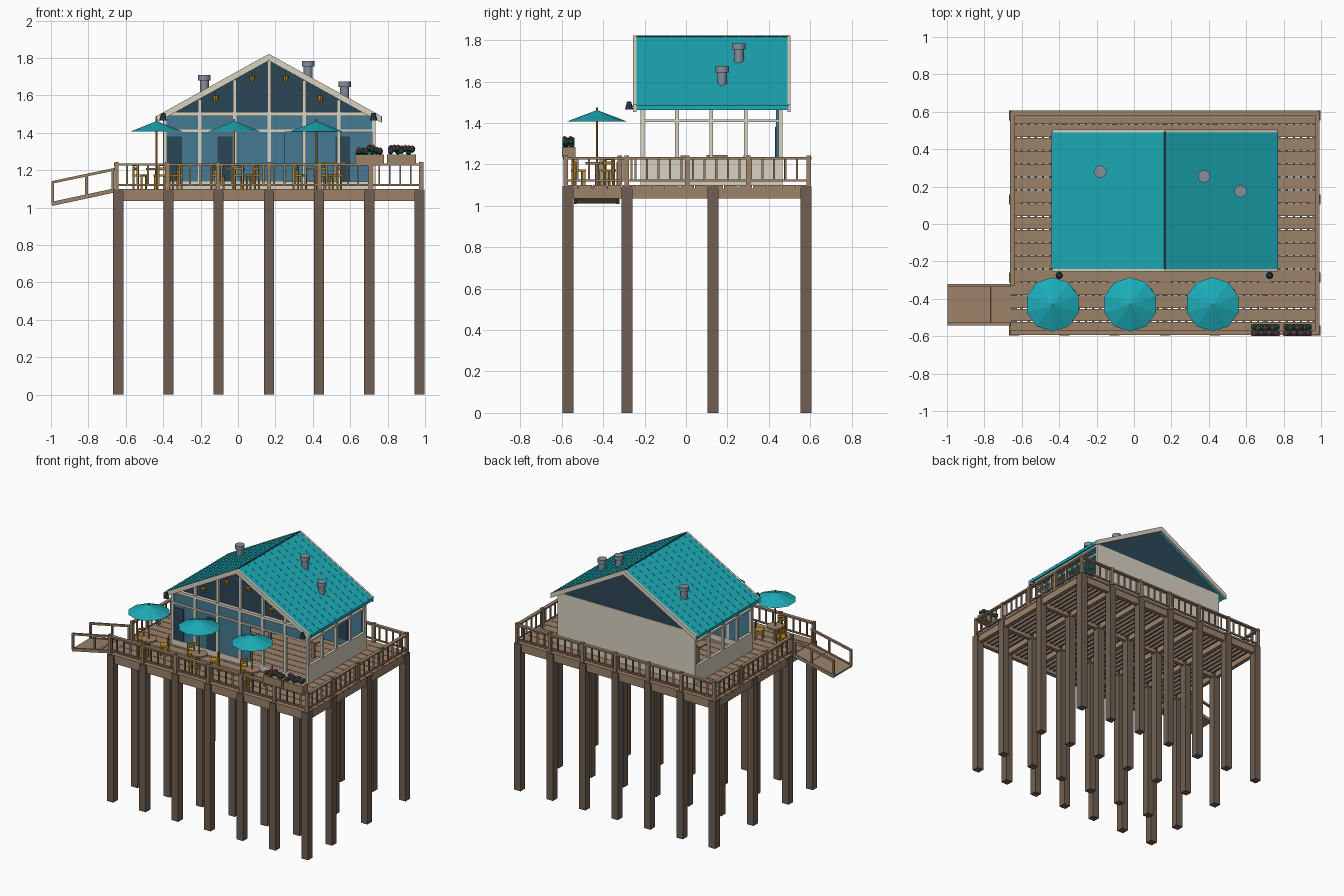
import bpy, bmesh, math, random
from mathutils import Vector, Matrix

random.seed(4)
cube = bpy.data.objects.get("Cube")
if cube:
    bpy.data.objects.remove(cube, do_unlink=True)


def material(name, *rgb):
    lin = [((c / 255 + 0.055) / 1.055) ** 2.4 for c in rgb]
    m = bpy.data.materials.new(name)
    m.use_nodes = True
    m.diffuse_color = (*lin, 1)
    m.node_tree.nodes["Principled BSDF"].inputs["Base Color"].default_value = (*lin, 1)
    return m


TEAL = material("teal", 28, 172, 184)
CREAM = material("cream", 218, 210, 194)
WOOD = material("deck_wood", 156, 130, 106)
PILE = material("dark_wood", 112, 95, 82)
NAVY = material("navy", 44, 70, 86)
BLUE = material("wall_blue", 70, 122, 146)
GREY = material("vent_grey", 132, 142, 156)
GOLD = material("gold", 192, 142, 36)
GREEN = material("leaf_green", 38, 98, 66)
PINK = material("flower_pink", 215, 55, 125)


class Part:
    """Collects simple solids into one named object."""

    def __init__(self, name, mat):
        self.name, self.mat, self.bm = name, mat, bmesh.new()
        self.frame = Matrix.Identity(4)

    def box(self, x0, x1, y0, y1, z0, z1):
        size = Matrix.Diagonal((x1 - x0, y1 - y0, z1 - z0, 1))
        mid = Matrix.Translation(((x0 + x1) / 2, (y0 + y1) / 2, (z0 + z1) / 2))
        bmesh.ops.create_cube(self.bm, size=1, matrix=self.frame @ mid @ size)

    def post(self, x, y, z0, z1, w):
        self.box(x - w / 2, x + w / 2, y - w / 2, y + w / 2, z0, z1)

    def beam(self, a, b, w, h):
        a, b = Vector(a), Vector(b)
        d = b - a
        side = Vector((0, 0, 1)).cross(d).normalized()
        rot = Matrix((d.normalized(), side, d.cross(side).normalized())).transposed().to_4x4()
        m = Matrix.Translation((a + b) / 2) @ rot @ Matrix.Diagonal((d.length, w, h, 1))
        bmesh.ops.create_cube(self.bm, size=1, matrix=m)

    def cone(self, x, y, z0, z1, r0, r1, n=12):
        bmesh.ops.create_cone(self.bm, cap_ends=True, segments=n, radius1=r0, radius2=r1,
                              depth=z1 - z0, matrix=Matrix.Translation((x, y, (z0 + z1) / 2)))

    def ball(self, x, y, z, r):
        bmesh.ops.create_icosphere(self.bm, subdivisions=1, radius=r,
                                   matrix=Matrix.Translation((x, y, z)))

    def prism(self, xz, y0, y1):
        f = self.bm.faces.new([self.bm.verts.new((x, y0, z)) for x, z in xz])
        ext = bmesh.ops.extrude_face_region(self.bm, geom=[f])["geom"]
        bmesh.ops.translate(self.bm, vec=(0, y1 - y0, 0),
                            verts=[v for v in ext if isinstance(v, bmesh.types.BMVert)])

    def done(self):
        bmesh.ops.recalc_face_normals(self.bm, faces=self.bm.faces)
        me = bpy.data.meshes.new(self.name)
        self.bm.to_mesh(me)
        self.bm.free()
        me.materials.append(self.mat)
        bpy.context.collection.objects.link(bpy.data.objects.new(self.name, me))


def spread(a, b, n):
    return [a + (b - a) * i / (n - 1) for i in range(n)]


DECK = 1.10
X0, X1, Y0, Y1 = -0.64, 0.97, -0.57, 0.58
COLS = spread(X0, X1, 7)
ROWS = [Y0, -0.285, 0.13, Y1]

# Piles
p = Part("piles", PILE)
for x in COLS:
    for y in ROWS:
        p.post(x, y, 0, DECK - 0.004, 0.054)
p.done()

# Deck boards, rim and joists
p = Part("deck_boards", WOOD)
edges = spread(-0.59, 0.605, 18)
for a, b in zip(edges, edges[1:]):
    p.box(-0.66, 0.99, a, b - 0.004, DECK - 0.015, DECK)
p.done()
p = Part("deck_frame", WOOD)
for y in ROWS:
    p.box(-0.66, 0.99, y - 0.015, y + 0.015, 1.035, 1.085)
for x in COLS:
    p.box(x - 0.015, x + 0.015, -0.585, 0.595, 1.035, 1.085)
p.done()
p = Part("joists", PILE)
for x in spread(X0, X1, 43):
    p.box(x - 0.006, x + 0.006, -0.58, 0.59, 1.06, 1.085)
p.done()


# Deck railing, open on one side for the ramp
def rail(part, a, b, posts):
    a, b = Vector(a), Vector(b)
    part.beam(a + Vector((0, 0, 0.13)), b + Vector((0, 0, 0.13)), 0.026, 0.012)
    part.beam(a + Vector((0, 0, 0.022)), b + Vector((0, 0, 0.022)), 0.012, 0.01)
    n = max(2, round((b - a).length / 0.056))
    for i in range(n + 1):
        q = a.lerp(b, i / n)
        part.post(q.x, q.y, DECK + 0.02, DECK + 0.128, 0.01)
    for i in range(posts):
        q = a.lerp(b, i / (posts - 1))
        part.post(q.x, q.y, DECK, DECK + 0.143, 0.022)


p = Part("railing", WOOD)
L, R, F, B = -0.65, 0.98, -0.58, 0.593
rail(p, (L, F, DECK), (R, F, DECK), 7)
rail(p, (L, B, DECK), (R, B, DECK), 7)
rail(p, (R, F, DECK), (R, B, DECK), 5)
rail(p, (L, -0.32, DECK), (L, B, DECK), 4)
p.done()

# Entrance ramp with handrails
p = Part("ramp", WOOD)
p.beam((-0.995, -0.43, 1.018), (-0.655, -0.43, 1.09), 0.215, 0.014)
p.beam((-0.79, -0.43, 1.066), (-0.765, -0.43, 1.0713), 0.2, 0.012)
for y in (-0.535, -0.328):
    p.beam((-0.995, y, 1.135), (-0.66, y, 1.205), 0.016, 0.014)
    p.beam((-0.995, y, 1.02), (-0.66, y, 1.092), 0.014, 0.022)
    for x in (-0.99, -0.81, -0.67):
        z = 1.02 + (x + 0.99) * 0.215
        p.post(x, y, z, z + 0.115, 0.014)
p.done()

# House shell
HX0, HX1, HY0, HY1, MID = -0.40, 0.735, -0.22, 0.465, 0.165
EAVE, RIDGE = 1.49, 1.815
p = Part("low_walls", CREAM)
p.box(HX0, HX0 + 0.02, HY0, HY1, DECK, 1.235)
p.box(HX1 - 0.02, HX1, HY0, HY1, DECK, 1.235)
p.box(HX0, HX1, HY0, HY0 + 0.02, DECK, 1.14)
p.box(HX0, HX1, HY1 - 0.015, HY1, DECK, EAVE)
p.done()

# Blue lining, front glazing and a low bench inside
p = Part("back_lining", BLUE)
p.box(HX0 + 0.02, HX1 - 0.02, HY1 - 0.03, HY1 - 0.015, DECK, EAVE)
p.done()
p = Part("front_glazing", BLUE)
p.box(HX0 + 0.01, 0.25, HY0 + 0.008, HY0 + 0.014, 1.14, 1.41)
p.box(HX0 + 0.01, HX1 - 0.01, HY0 + 0.008, HY0 + 0.014, 1.41, EAVE)
p.done()
p = Part("bench", BLUE)
p.box(-0.33, 0.1, 0.31, 0.42, DECK, 1.2)
p.done()
p = Part("door_panels", NAVY)
for x, y in ((-0.34, HY0 + 0.005), (-0.07, HY0 + 0.005), (0.56, HY1 - 0.034)):
    p.box(x - 0.04, x + 0.04, y, y + 0.004, 1.14, 1.38)
p.done()

p = Part("gable_panels", NAVY)
tri = [(HX0, EAVE), (HX1, EAVE), (MID, RIDGE - 0.015)]
p.prism(tri, HY0 + 0.02, HY0 + 0.03)
p.prism(tri, HY1 - 0.015, HY1 - 0.005)
p.done()

p = Part("wall_frame", CREAM)
for x in spread(HX0 + 0.01, HX1 - 0.01, 7):
    p.post(x, HY0 + 0.01, DECK, RIDGE - 0.03 - abs(x - MID) * 0.56, 0.018)
for x in (HX0 + 0.01, HX1 - 0.01):
    for y in spread(HY0 + 0.01, HY1 - 0.01, 5):
        p.post(x, y, 1.23, EAVE - 0.005, 0.018)
    p.box(x - 0.009, x + 0.009, HY0, HY1, 1.405, 1.418)
    p.box(x - 0.01, x + 0.01, HY0, HY1, 1.47, EAVE - 0.005)
p.box(HX0, HX1, HY0, HY0 + 0.018, 1.405, 1.418)
p.box(HX0 + 0.02, HX1 - 0.02, HY0 - 0.004, HY0 + 0.02, 1.49, 1.51)
p.done()


# Roof with seams, ridge line and gable trim
def chevron(top, thick, x0, x1, drop):
    return [(x0, top - drop), (MID, top), (x1, top - drop),
            (x1, top - drop - thick), (MID, top - thick), (x0, top - drop - thick)]


p = Part("roof", TEAL)
p.prism(chevron(1.82, 0.022, -0.44, 0.77, 0.335), -0.24, 0.495)
for y in spread(-0.2, 0.45, 11):
    p.prism(chevron(1.8215, 0.01, -0.441, 0.771, 0.335), y - 0.003, y + 0.003)
p.done()
p = Part("ridge_line", NAVY)
p.prism(chevron(1.822, 0.006, MID - 0.006, MID + 0.006, 0.0033), -0.24, 0.495)
p.done()
p = Part("roof_trim", CREAM)
for y in (-0.255, 0.49):
    p.prism(chevron(1.822, 0.036, -0.437, 0.767, 0.333), y, y + 0.015)
p.done()

# Roof vents
p = Part("roof_vents", GREY)
for x, y, top in ((-0.18, 0.28, 1.71), (0.375, 0.255, 1.785), (0.57, 0.175, 1.675)):
    p.cone(x, y, top - 0.11, top - 0.02, 0.024, 0.024, 16)
    p.cone(x, y, top - 0.03, top, 0.033, 0.033, 16)
p.done()

# Gable lanterns and corner sconces
p = Part("gable_lanterns", GOLD)
for x, z in ((-0.12, 1.585), (0.075, 1.69), (0.255, 1.69), (0.44, 1.585)):
    p.cone(x, HY0 - 0.018, z - 0.018, z + 0.014, 0.01, 0.018, 8)
    p.post(x, HY0 - 0.018, z, z + 0.04, 0.004)
p.done()
p = Part("sconces", NAVY)
for x in (HX0, HX1 - 0.01):
    p.box(x - 0.005, x + 0.005, -0.27, HY0, 1.478, 1.486)
    p.cone(x, -0.275, 1.465, 1.505, 0.02, 0.01, 8)
p.done()


# Tables, chairs and umbrellas
def chair(part, x, y, ang):
    part.frame = Matrix.Translation((x, y, DECK)) @ Matrix.Rotation(ang, 4, 'Z')
    for sx in (-0.024, 0.024):
        part.post(sx, -0.024, 0, 0.07, 0.008)
        part.post(sx, 0.024, 0, 0.135, 0.008)
    part.box(-0.03, 0.03, -0.03, 0.03, 0.066, 0.076)
    for z in (0.1, 0.122):
        part.box(-0.028, 0.028, 0.021, 0.027, z, z + 0.014)


canopy, gold, table = Part("umbrellas", TEAL), Part("chairs_and_poles", GOLD), Part("tables", WOOD)
for x in (-0.435, -0.02, 0.42):
    y = -0.43
    canopy.cone(x, y, 1.408, 1.462, 0.145, 0.002, 10)
    gold.cone(x, y, DECK, 1.475, 0.005, 0.005, 8)
    table.cone(x, y, DECK + 0.1, DECK + 0.112, 0.056, 0.056, 16)
    table.cone(x, y, DECK, DECK + 0.1, 0.01, 0.01, 8)
    for dx, dy in ((-0.09, 0.05), (0.1, 0.045), (0.02, -0.09)):
        chair(gold, x + dx, y + dy, math.atan2(dy, dx) - math.pi / 2)
for x in (-0.2, 0.16, 0.52):
    table.box(x - 0.06, x + 0.06, 0.1, 0.2, 1.235, 1.245)
    table.post(x, 0.15, DECK, 1.235, 0.02)
for part in (canopy, gold, table):
    part.done()

# Flower boxes on the front rail
box, leaf, bloom = Part("planters", WOOD), Part("foliage", GREEN), Part("flowers", PINK)
for x0 in (0.625, 0.797):
    box.box(x0, x0 + 0.155, -0.6, -0.535, 1.235, 1.285)
    for i, x in enumerate(spread(x0 + 0.02, x0 + 0.135, 7)):
        for y in (-0.582, -0.553):
            z = random.uniform(1.295, 1.32)
            leaf.ball(x, y, z, 0.018)
            if (i + (y < -0.57)) % 2:
                bloom.ball(x, y - 0.005, z + 0.011, 0.0125)
for part in (box, leaf, bloom):
    part.done()
